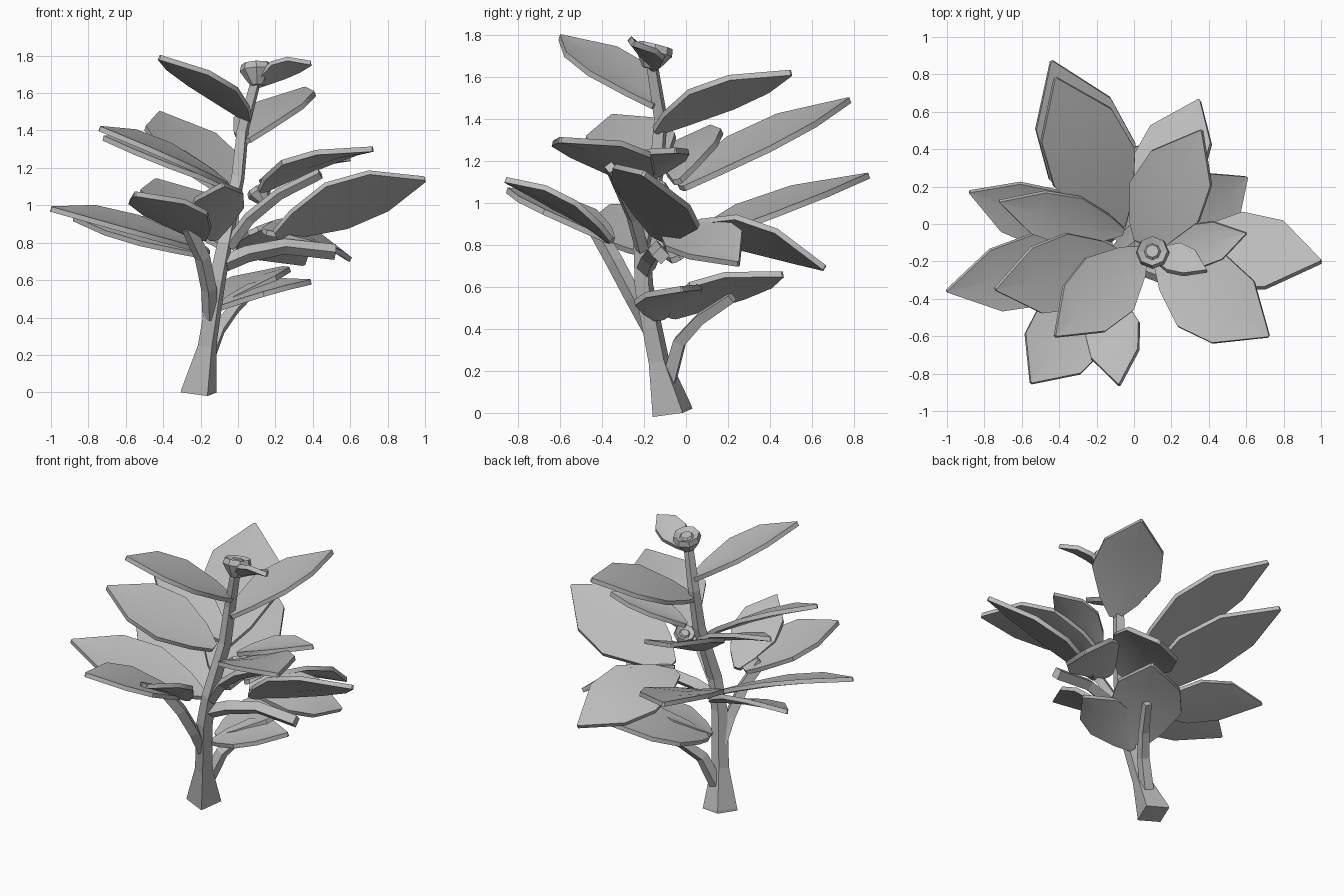
import bpy, bmesh, math
from mathutils import Vector

cube = bpy.data.objects.get("Cube")
if cube:
    bpy.data.objects.remove(cube, do_unlink=True)

grey = bpy.data.materials.new("plain_grey")
grey.use_nodes = True
grey.diffuse_color = (0.5, 0.5, 0.5, 1)
bsdf = grey.node_tree.nodes["Principled BSDF"]
bsdf.inputs["Base Color"].default_value = grey.diffuse_color
bsdf.inputs["Roughness"].default_value = 0.8


def select_only(ob):
    bpy.ops.object.select_all(action='DESELECT')
    ob.select_set(True)
    bpy.context.view_layer.objects.active = ob


def link(name, data):
    ob = bpy.data.objects.new(name, data)
    bpy.context.collection.objects.link(ob)
    data.materials.append(grey)
    return ob


def stem(name, points):
    """Tapered four-sided stem; points are (x, y, z, radius)."""
    cu = bpy.data.curves.new(name, 'CURVE')
    cu.dimensions = '3D'
    cu.bevel_depth = 1
    cu.bevel_resolution = 0
    cu.use_fill_caps = True
    sp = cu.splines.new('POLY')
    sp.points.add(len(points) - 1)
    for p, (x, y, z, r) in zip(sp.points, points):
        p.co = (x, y, z, 1)
        p.radius = r
    ob = link(name, cu)
    select_only(ob)
    bpy.ops.object.convert(target='MESH')
    bpy.ops.object.shade_flat()


# Half width along the leaf, as a share of its widest
OUTLINE = [(0, .14), (.15, .55), (.42, 1), (.7, .87), (1, .03)]


def leaf(name, base, tip, half, roll=0, arch=.02):
    """Thick pointed leaf; a positive roll lifts its right edge."""
    base, tip = Vector(base), Vector(tip)
    axis = tip - base
    flat = axis.cross(Vector((0, 0, 1))).normalized()
    up = flat.cross(axis).normalized()
    r = math.radians(roll)
    side = flat * math.cos(r) + up * math.sin(r)
    normal = side.cross(axis).normalized()
    bm = bmesh.new()
    rows = []
    for t, w in OUTLINE:
        mid = base + axis * t + normal * arch * 4 * t * (1 - t)
        rows.append([bm.verts.new(mid + side * half * w * s + normal * .02 * w * abs(s))
                     for s in (-1, 0, 1)])
    for a, b in zip(rows, rows[1:]):
        for i in range(2):
            bm.faces.new((a[i], a[i + 1], b[i + 1], b[i]))
    me = bpy.data.meshes.new(name)
    bm.to_mesh(me)
    bm.free()
    ob = link(name, me)
    solid = ob.modifiers.new("thickness", 'SOLIDIFY')
    solid.thickness = .028
    solid.offset = 0
    select_only(ob)
    bpy.ops.object.modifier_apply(modifier=solid.name)
    bpy.ops.object.shade_smooth_by_angle(angle=math.radians(35))


def bud(name, centre, size, tilt):
    """Eight-sided cup with a recessed middle and a small knob."""
    profile = [(.4, -.8), (.65, -.45), (1, .1), (.9, .5), (.5, .3), (.38, .45)]
    bm = bmesh.new()
    rings = []
    for r, z in profile:
        rings.append([bm.verts.new((r * math.cos(k * math.pi / 4),
                                    r * math.sin(k * math.pi / 4), z)) for k in range(8)])
    for a, b in zip(rings, rings[1:]):
        for k in range(8):
            n = (k + 1) % 8
            bm.faces.new((a[k], a[n], b[n], b[k]))
    bm.faces.new(rings[0][::-1])
    bm.faces.new(rings[-1])
    me = bpy.data.meshes.new(name)
    bm.to_mesh(me)
    bm.free()
    ob = link(name, me)
    ob.location = centre
    ob.scale = (size, size, size)
    ob.rotation_euler = tilt


# Trunk and side branches
stem("trunk", [(-.21, -.065, 0, .108), (-.209, -.067, .012, .106), (-.165, -.13, .25, .055),
               (-.11, -.2, .6, .05), (-.07, -.21, .8, .045), (0, -.14, 1.15, .04),
               (.025, -.12, 1.4, .036), (.1, -.165, 1.68, .03)])
stem("upper_branch", [(-.05, -.21, .78, .035), (.06, -.25, .93, .035),
                      (.22, -.31, 1.06, .032), (.44, -.36, 1.17, .03)])
stem("middle_branch", [(-.07, -.19, .69, .045), (.05, -.17, .74, .045),
                       (.25, -.14, .78, .042), (.52, -.12, .75, .042)])
stem("front_branch", [(-.15, -.17, .4, .04), (-.155, -.25, .55, .042),
                      (-.19, -.34, .72, .042), (-.265, -.43, .88, .04)])
stem("back_branch", [(-.17, -.08, .16, .045), (-.1, -.03, .34, .04),
                     (-.02, .07, .45, .035), (.08, .22, .55, .03)])

# Lower leaves
leaf("low_leaf", (-.1, -.13, .45), (.39, -.02, .59), .16, -8)
leaf("low_back_leaf", (-.11, -.07, .46), (.24, .46, .66), .22, 8)

# Middle leaves
leaf("middle_back_leaf", (-.08, -.03, .78), (-.44, .87, 1.13), .25, -4)
leaf("middle_droop_leaf", (.08, -.02, .86), (.35, .66, .69), .21, 24, .05)
leaf("middle_small_leaf", (.14, -.08, .86), (.6, .25, .71), .18, -22, .04)
leaf("middle_left_leaf", (.2, -.14, .84), (1, -.2, 1.14), .24, 30)
leaf("middle_right_leaf", (-.16, -.14, .75), (-1, -.36, .98), .2, 16)
leaf("middle_right_back_leaf", (-.16, -.05, .73), (-.88, .17, .93), .17, 20)
leaf("front_leaf", (-.19, -.36, .82), (-.55, -.85, 1.06), .21)
leaf("front_small_leaf", (-.13, -.36, .82), (-.08, -.86, 1.11), .15, -10)

# Upper leaves
leaf("upper_back_leaf", (-.08, -.02, 1.07), (-.42, .78, 1.49), .24, -6)
leaf("upper_right_leaf", (-.06, -.17, 1.11), (-.74, -.35, 1.41), .21, 15)
leaf("upper_right_back_leaf", (-.06, -.04, 1.1), (-.72, .12, 1.36), .14, 15)
leaf("upper_left_leaf", (.13, -.2, 1.08), (.72, -.6, 1.3), .23, 0, .04)
leaf("upper_left_small_leaf", (.12, -.17, 1.12), (.6, -.05, 1.25), .12)

# Crown leaves
leaf("crown_back_leaf", (.04, -.14, 1.34), (.36, .5, 1.62), .215, 10)
leaf("crown_front_leaf", (.05, -.14, 1.46), (-.42, -.6, 1.79), .19, 5)
leaf("crown_small_leaf", (.1, -.16, 1.64), (.39, -.25, 1.76), .09, 25)

# Buds
bud("top_bud", (.1, -.155, 1.71), .09, (-.25, -.05, 0))
bud("side_bud", (.12, -.15, 1.06), .068, (-.3, -.5, 0))
